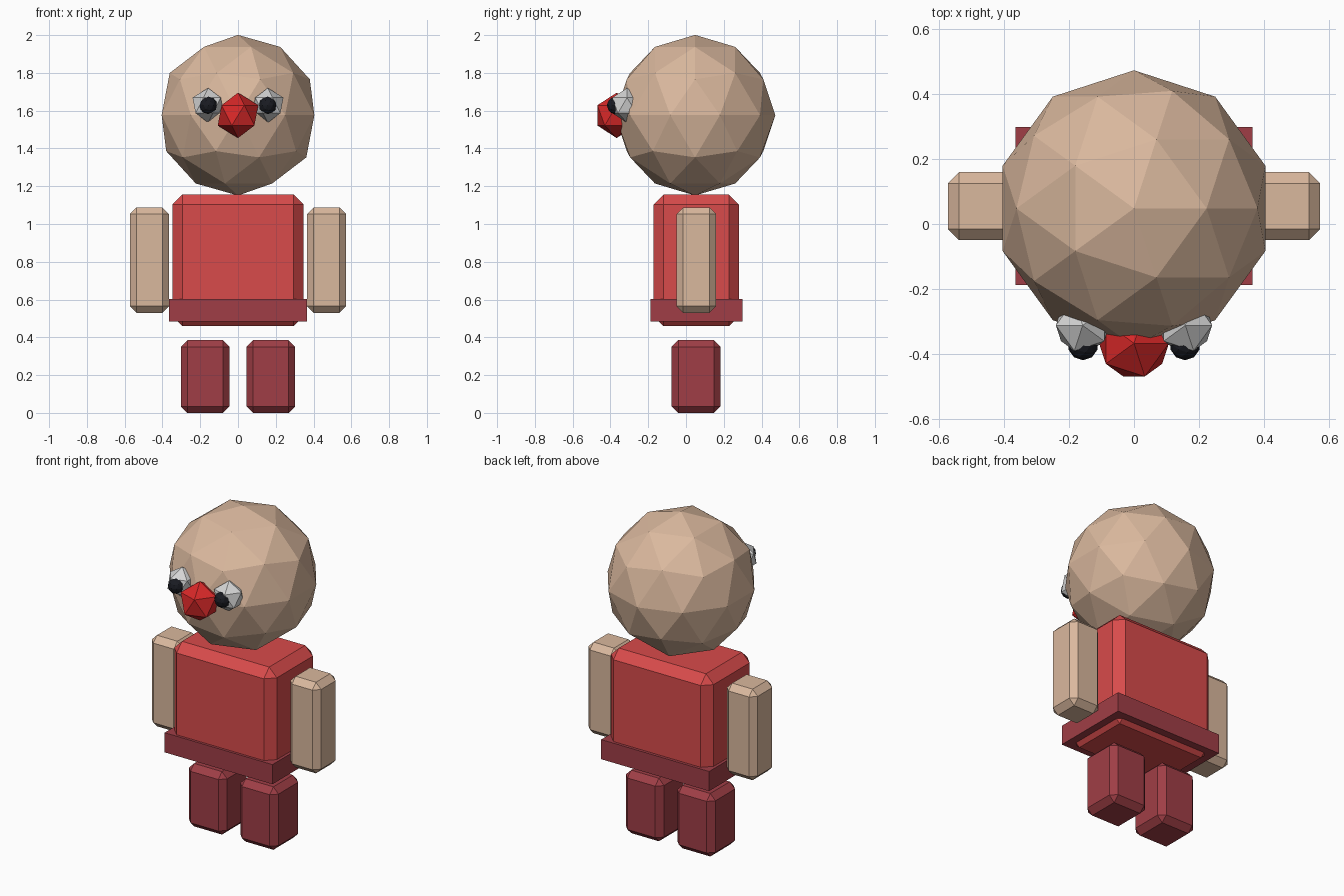
import bpy

cube = bpy.data.objects.get("Cube")
if cube:
    bpy.data.objects.remove(cube, do_unlink=True)


def material(name, rgb):
    mat = bpy.data.materials.new(name)
    mat.use_nodes = True
    mat.diffuse_color = (*rgb, 1)
    shader = next(n for n in mat.node_tree.nodes if n.type == 'BSDF_PRINCIPLED')
    shader.inputs["Base Color"].default_value = (*rgb, 1)
    return mat


tan = material("tan", (0.70, 0.48, 0.34))
red = material("shirt red", (0.69, 0.07, 0.07))
maroon = material("maroon", (0.35, 0.048, 0.061))
bright_red = material("bright red", (0.68, 0.021, 0.021))
white = material("eye grey white", (0.66, 0.66, 0.66))
black = material("black", (0.01, 0.011, 0.016))


def block(name, low, high, mat, bevel=0):
    """Box between two corners, with optional chamfered edges."""
    bpy.ops.mesh.primitive_cube_add(size=1)
    obj = bpy.context.object
    obj.name = name
    obj.location = [(a + b) / 2 for a, b in zip(low, high)]
    for v in obj.data.vertices:
        v.co = [c * (b - a) for c, a, b in zip(v.co, low, high)]
    obj.data.materials.append(mat)
    if bevel:
        mod = obj.modifiers.new("chamfer", 'BEVEL')
        mod.width = bevel
        mod.segments = 1
    return obj


def ball(name, center, radius, mat, detail=1, turn=0):
    """Flat-faced ball."""
    bpy.ops.mesh.primitive_ico_sphere_add(
        subdivisions=detail, radius=radius, location=center, rotation=(0, 0, turn))
    obj = bpy.context.object
    obj.name = name
    obj.data.materials.append(mat)
    return obj


# Head and nose
ball("head", (0, 0.048, 1.576), 0.425, tan, 2)
ball("nose", (0, -0.367, 1.575), 0.12, bright_red)

# Torso and belt
block("torso", (-0.347, -0.172, 0.46), (0.347, 0.28, 1.155), red, 0.052)
block("belt", (-0.365, -0.188, 0.483), (0.365, 0.298, 0.603), maroon)

# Paired parts
for side, s in (("left", 1), ("right", -1)):
    eye = ball(side + "_eye", (s * 0.158, -0.312, 1.628), 0.092, white)
    if s < 0:
        for v in eye.data.vertices:
            v.co.x = -v.co.x
        eye.data.flip_normals()
    ball(side + "_pupil", (s * 0.157, -0.372, 1.628), 0.047, black, 2)
    xs = sorted((s * 0.365, s * 0.573))
    block(side + "_arm", (xs[0], -0.05, 0.53), (xs[1], 0.16, 1.087), tan, 0.035)
    xs = sorted((s * 0.045, s * 0.303))
    block(side + "_leg", (xs[0], -0.076, 0), (xs[1], 0.183, 0.385), maroon, 0.035)
